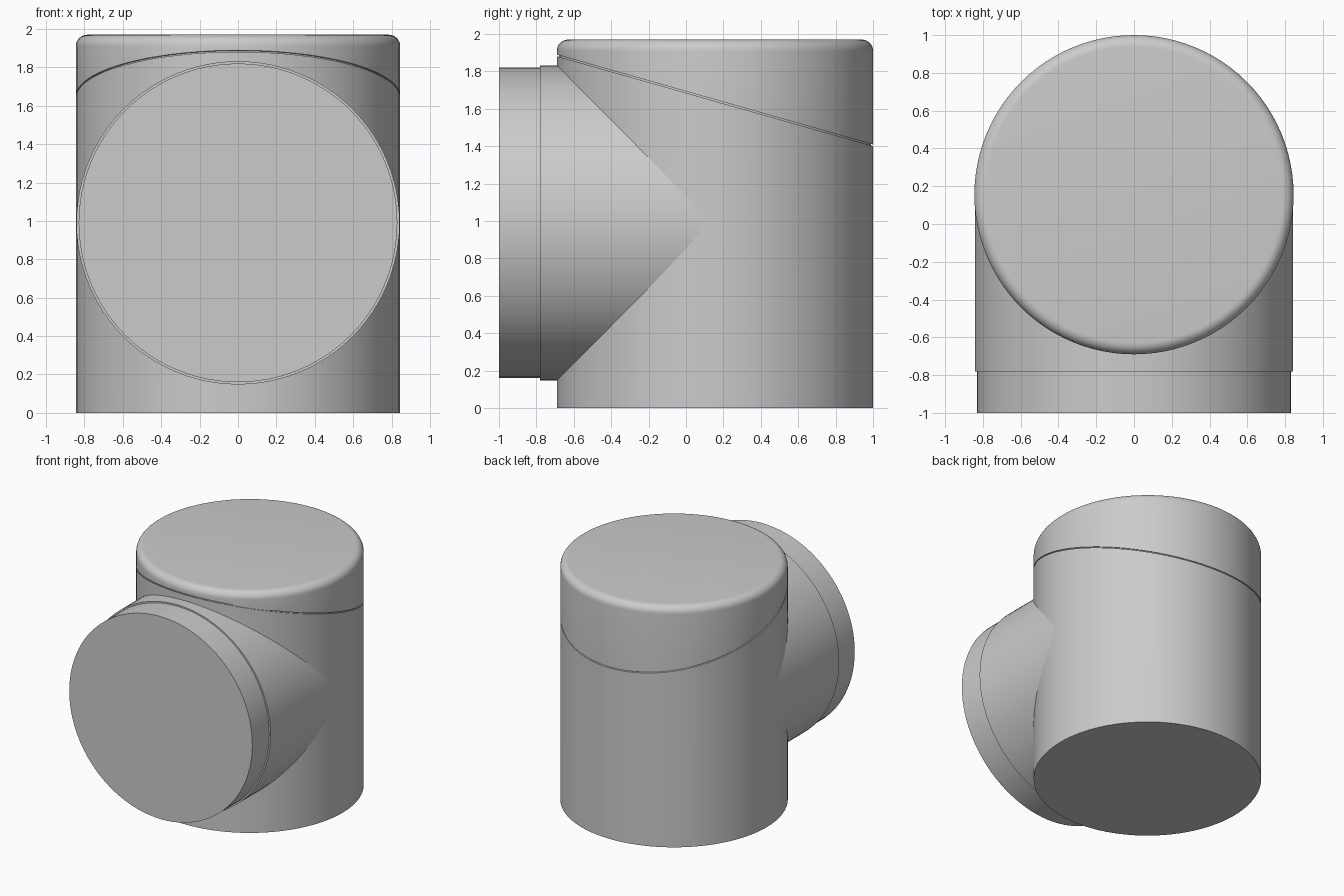
import bpy, bmesh, math
from mathutils import Matrix, Vector

cube = bpy.data.objects.get("Cube")
if cube:
    bpy.data.objects.remove(cube, do_unlink=True)

SIDES = 96
RADIUS = 0.845
HEIGHT = 1.97
AXIS_Y = 0.155      # upright cylinder axis
BRANCH_Z = 0.99     # height of the side branch axis
SEAM_GAP = 0.008

grey = bpy.data.materials.new("plain_grey")
grey.use_nodes = True
colour = (0.6, 0.6, 0.6, 1)
grey.diffuse_color = colour
grey.node_tree.nodes["Principled BSDF"].inputs["Base Color"].default_value = colour


def lathe(profile):
    """Closed solid of revolution about z from (radius, height) points."""
    bm = bmesh.new()
    rings = []
    for r, z in profile:
        angles = [2 * math.pi * i / SIDES for i in range(SIDES)]
        rings.append([bm.verts.new((r * math.cos(a), r * math.sin(a), z)) for a in angles])
    for low, high in zip(rings, rings[1:]):
        for i in range(SIDES):
            j = (i + 1) % SIDES
            bm.faces.new((low[i], low[j], high[j], high[i]))
    bm.faces.new(rings[0][::-1])
    bm.faces.new(rings[-1])
    return bm


def trim(bm, point, normal):
    """Remove what lies on the normal's side and cap the cut."""
    geom = bm.verts[:] + bm.edges[:] + bm.faces[:]
    cut = bmesh.ops.bisect_plane(bm, geom=geom, plane_co=point, plane_no=normal, clear_outer=True)
    edges = [e for e in cut["geom_cut"] if isinstance(e, bmesh.types.BMEdge)]
    bmesh.ops.edgeloop_fill(bm, edges=edges)
    bmesh.ops.recalc_face_normals(bm, faces=bm.faces[:])


def add_part(name, bm, matrix):
    bm.transform(matrix)
    mesh = bpy.data.meshes.new(name)
    bm.to_mesh(mesh)
    bm.free()
    mesh.materials.append(grey)
    obj = bpy.data.objects.new(name, mesh)
    bpy.context.collection.objects.link(obj)
    bpy.ops.object.select_all(action="DESELECT")
    obj.select_set(True)
    bpy.context.view_layer.objects.active = obj
    bpy.ops.object.shade_smooth_by_angle(angle=math.radians(30))


upright = Matrix.Translation((0, AXIS_Y, 0))

# Slanted seam between body and lid, falling towards the back
slope = (1.405 - 1.885) / (2 * RADIUS)
seam = Vector((0, 0, 1.645))
normal = Vector((0, -slope, 1)).normalized()

# Main body, cut off below the seam
bm = lathe([(RADIUS, 0), (RADIUS, HEIGHT)])
trim(bm, seam - normal * SEAM_GAP / 2, normal)
add_part("main_body", bm, upright)

# Lid with a rounded rim, cut off above the seam
fillet = 0.06
rim = [(RADIUS - fillet * (1 - math.cos(t)), HEIGHT - fillet * (1 - math.sin(t)))
       for t in (math.pi / 2 * i / 8 for i in range(9))]
bm = lathe([(RADIUS, 0)] + rim)
trim(bm, seam + normal * SEAM_GAP / 2, -normal)
add_part("lid", bm, upright)

# Recessed neck that closes the seam gap
add_part("seam_neck", lathe([(RADIUS - 0.01, 0.1), (RADIUS - 0.01, 1.9)]), upright)

# Side branch and its slightly narrower end, pointing forward
forward = Matrix.Translation((0, 0, BRANCH_Z)) @ Matrix.Rotation(math.pi / 2, 4, "X")
add_part("side_branch", lathe([(0.842, -AXIS_Y), (0.842, 0.78)]), forward)
add_part("branch_end", lathe([(0.83, 0.5), (0.83, 1.0)]), forward)
